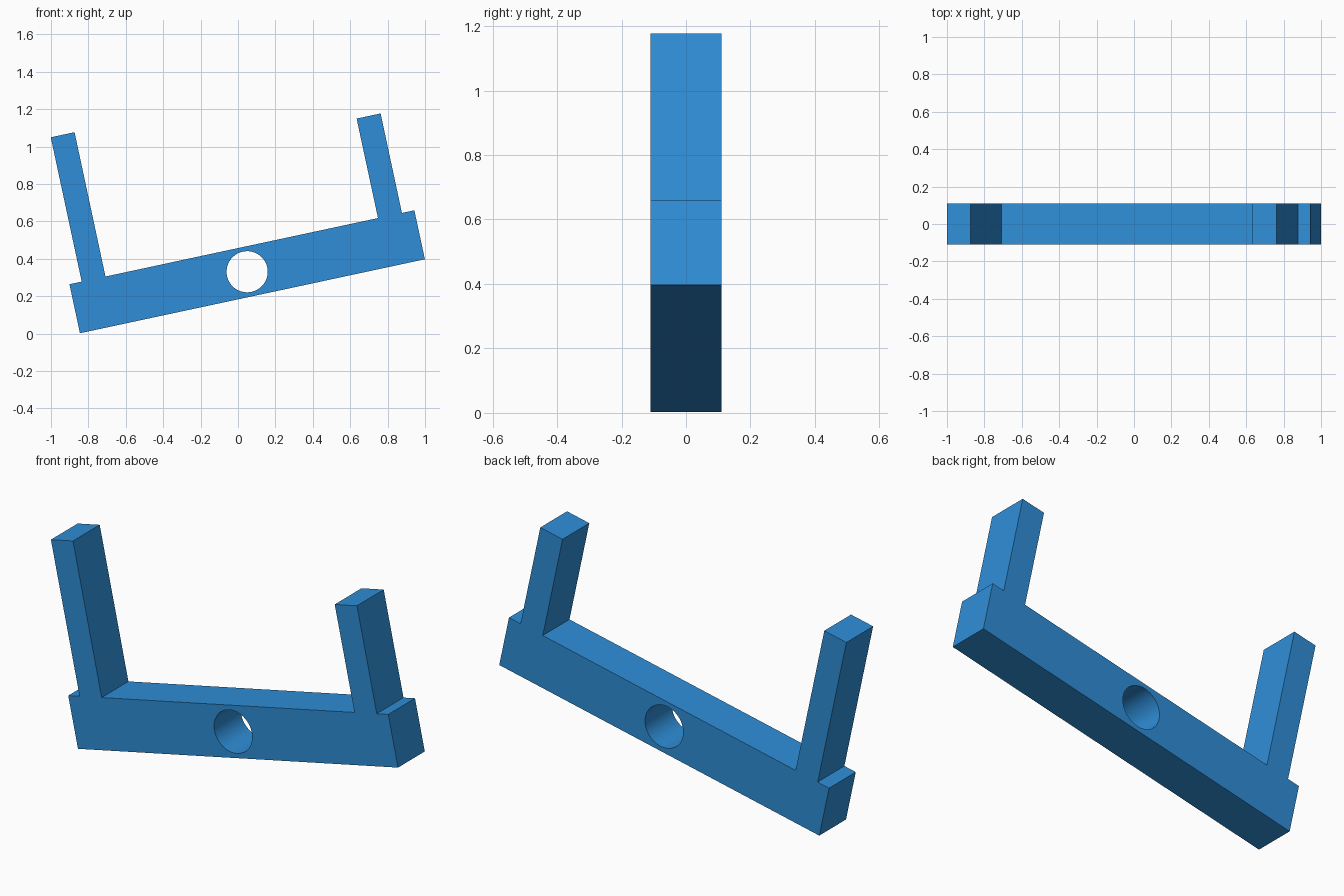
import bpy, bmesh
from math import radians
from mathutils import Matrix

cube = bpy.data.objects.get("Cube")
if cube:
    bpy.data.objects.remove(cube, do_unlink=True)

LENGTH, HEIGHT, HALF = 1.886, 0.268, 0.11
LEFT_POST = (0.067, 0.197, 1.057)     # start, end, top along the beam
RIGHT_POST = (1.687, 1.818, 0.812)
TILT = Matrix.Translation((-0.845, 0, 0.002)) @ Matrix.Rotation(radians(-12.1), 4, 'Y')

blue = bpy.data.materials.new("blue")
blue.use_nodes = True
colour = (0.028, 0.27, 0.68, 1)
blue.diffuse_color = colour
blue.node_tree.nodes["Principled BSDF"].inputs["Base Color"].default_value = colour


def post(start, end, top):
    return [(start, HEIGHT), (start, top), (end, top), (end, HEIGHT)]


# Bracket outline: beam with two uprights, extruded through its depth
outline = [(0, 0), (0, HEIGHT), *post(*LEFT_POST), *post(*RIGHT_POST),
           (LENGTH, HEIGHT), (LENGTH, 0)]
bm = bmesh.new()
face = bm.faces.new([bm.verts.new((u, -HALF, v)) for u, v in outline])
extruded = bmesh.ops.extrude_face_region(bm, geom=[face])["geom"]
bmesh.ops.translate(bm, vec=(0, 2 * HALF, 0),
                    verts=[g for g in extruded if isinstance(g, bmesh.types.BMVert)])
bmesh.ops.recalc_face_normals(bm, faces=bm.faces)
mesh = bpy.data.meshes.new("bracket")
bm.to_mesh(mesh)
bm.free()
mesh.materials.append(blue)
bracket = bpy.data.objects.new("bracket", mesh)
bracket.matrix_world = TILT
bpy.context.collection.objects.link(bracket)

# Round hole through the middle of the beam
bpy.ops.mesh.primitive_cylinder_add(vertices=64, radius=0.11, depth=1)
cutter = bpy.context.object
cutter.name = "hole_cutter"
cutter.data.materials.append(blue)
cutter.matrix_world = (TILT @ Matrix.Translation((LENGTH / 2, 0, HEIGHT / 2))
                       @ Matrix.Rotation(radians(90), 4, 'X'))
cutter.hide_render = True
hole = bracket.modifiers.new("hole", 'BOOLEAN')
hole.operation = 'DIFFERENCE'
hole.solver = 'EXACT'
hole.object = cutter

# Apply the cut, remove the cutter and smooth only the hole wall
bpy.ops.object.select_all(action='DESELECT')
bracket.select_set(True)
bpy.context.view_layer.objects.active = bracket
bpy.ops.object.modifier_apply(modifier="hole")
bpy.data.objects.remove(cutter, do_unlink=True)
bpy.ops.object.shade_smooth_by_angle(angle=radians(30))
